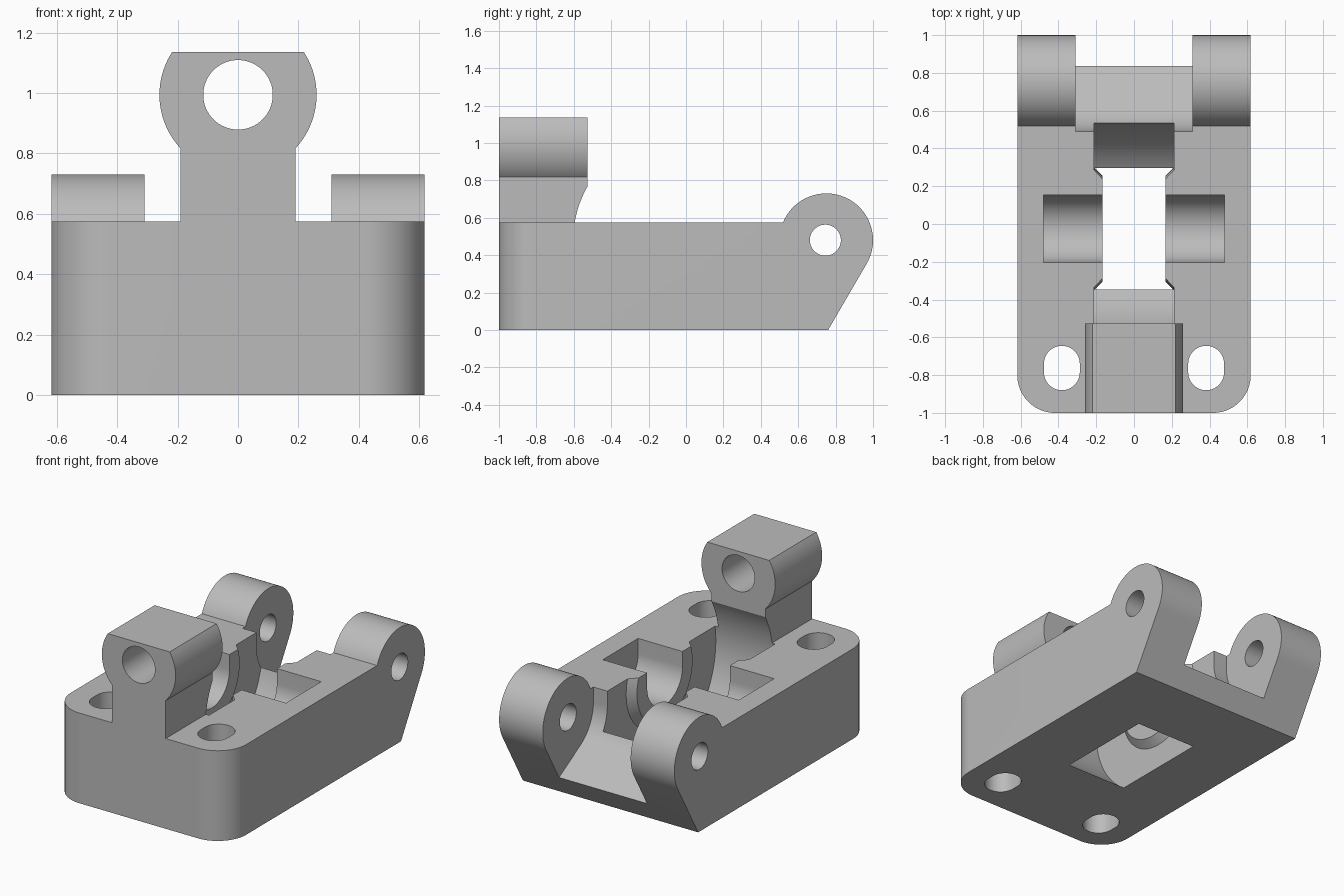
import bpy, bmesh
from math import sin, cos, pi, radians, asin
from mathutils import Vector

if "Cube" in bpy.data.objects:
    bpy.data.objects.remove(bpy.data.objects["Cube"], do_unlink=True)

grey = bpy.data.materials.new("plain_grey")
grey.use_nodes = True
colour = (0.5, 0.5, 0.5, 1)
grey.diffuse_color = colour
grey.node_tree.nodes["Principled BSDF"].inputs["Base Color"].default_value = colour


def arc(cx, cy, r, start, end, steps=32):
    """Points on an arc, angles in degrees."""
    angles = [radians(start + (end - start) * i / steps) for i in range(steps + 1)]
    return [(cx + r * cos(a), cy + r * sin(a)) for a in angles]


def circle(cx, cy, r, steps=64):
    return arc(cx, cy, r, 0, 360, steps)[:-1]


def prism(name, points, axis, low, high, end_points=None):
    """Loft a profile along an axis; end_points allows a taper."""
    place = {"x": lambda p, d: (d, p[0], p[1]),
             "y": lambda p, d: (p[0], d, p[1]),
             "z": lambda p, d: (p[0], p[1], d)}[axis]
    bm = bmesh.new()
    a = [bm.verts.new(place(p, low)) for p in points]
    b = [bm.verts.new(place(p, high)) for p in end_points or points]
    bm.faces.new(a)
    bm.faces.new(b)
    for i in range(len(a)):
        j = (i + 1) % len(a)
        bm.faces.new((a[i], a[j], b[j], b[i]))
    bmesh.ops.recalc_face_normals(bm, faces=bm.faces)
    mesh = bpy.data.meshes.new(name)
    bm.to_mesh(mesh)
    bm.free()
    mesh.materials.append(grey)
    obj = bpy.data.objects.new(name, mesh)
    bpy.context.collection.objects.link(obj)
    return obj


def combine(target, tool, operation):
    """Apply a boolean and discard the tool."""
    mod = target.modifiers.new("combine", "BOOLEAN")
    mod.operation, mod.solver, mod.object = operation, "EXACT", tool
    bpy.context.view_layer.update()
    result = target.evaluated_get(bpy.context.evaluated_depsgraph_get())
    mesh = bpy.data.meshes.new_from_object(result)
    target.modifiers.clear()
    target.data = mesh
    bpy.data.objects.remove(tool, do_unlink=True)


deck = 0.575
half_width = 0.618
hinge_y, axle_y, axle_z = 0.75, -0.025, 0.48
barrel_r = 0.25

# Base with round hinge barrels, extruded across the width
top_angle = 180 - asin((deck - axle_z) / barrel_r) * 180 / pi
block = prism("hinge_block", [(-1, 0), (0.76, 0)]
              + arc(hinge_y, axle_z, barrel_r, -30, top_angle, 48)
              + [(-1, deck)], "x", -half_width, half_width)

# Rounded front corners
corner = half_width - 0.2
plan = (arc(-corner, -0.8, 0.2, 180, 270, 20) + arc(corner, -0.8, 0.2, 270, 360, 20)
        + [(half_width + 0.0, 1.2), (-half_width, 1.2)])
combine(block, prism("corner_tool", plan, "z", -0.2, 1), "INTERSECT")

# Upright lug at the front, round with a flat top
lug_z, lug_r, neck = 0.994, 0.26, 0.19
flat = asin(0.141 / lug_r) * 180 / pi
low = -asin((lug_r ** 2 - neck ** 2) ** 0.5 / lug_r) * 180 / pi
lug = ([(-neck, 0.3), (neck, 0.3)] + arc(0, lug_z, lug_r, low, flat, 24)
       + arc(0, lug_z, lug_r, 180 - flat, 180 - low, 24))
combine(block, prism("lug", lug, "y", -1, -0.527), "UNION")
combine(block, prism("lug_hole", circle(0, lug_z, 0.115), "y", -1.2, -0.3), "DIFFERENCE")

# Gap between the hinge barrels: round wall running into a sloping floor
gap = [(0.49, 0.95)] + arc(hinge_y, axle_z, 0.26, 180, 240, 20)
end = Vector(gap[-1]) + Vector((cos(pi / 6), -sin(pi / 6))) * 0.7
gap += [tuple(end), (end.x, 0.95)]
combine(block, prism("gap_tool", gap, "x", -0.31, 0.31), "DIFFERENCE")

# Wheel well with a tapered boss left standing on each side
well = prism("wheel_well", circle(axle_y, axle_z, 0.578, 128), "x", -0.212, 0.212)
for side in (-1, 1):
    boss = prism("boss", circle(axle_y, axle_z, 0.28), "x", side * 0.167, side * 0.222,
                 circle(axle_y, axle_z, 0.335))
    combine(well, boss, "DIFFERENCE")
combine(block, well, "DIFFERENCE")

# Axle cradle, open at the top
cradle = arc(axle_y, axle_z, 0.178, 180, 360, 40) + [(axle_y + 0.178, 0.8), (axle_y - 0.178, 0.8)]
combine(block, prism("cradle_tool", cradle, "x", -0.48, 0.48), "DIFFERENCE")

# Hinge pin holes
combine(block, prism("pin_hole", circle(hinge_y - 0.005, axle_z, 0.083, 48), "x", -1, 1), "DIFFERENCE")

# Slotted mounting holes
for side in (-1, 1):
    x = side * 0.382
    slot = arc(x, -0.74, 0.095, 0, 180, 24) + arc(x, -0.785, 0.095, 180, 360, 24)
    combine(block, prism("slot_tool", slot, "z", -0.2, 0.8), "DIFFERENCE")

# Smooth the curved walls, keep the corners sharp
bpy.ops.object.select_all(action="DESELECT")
block.select_set(True)
bpy.context.view_layer.objects.active = block
bpy.ops.object.shade_smooth_by_angle(angle=radians(25))
